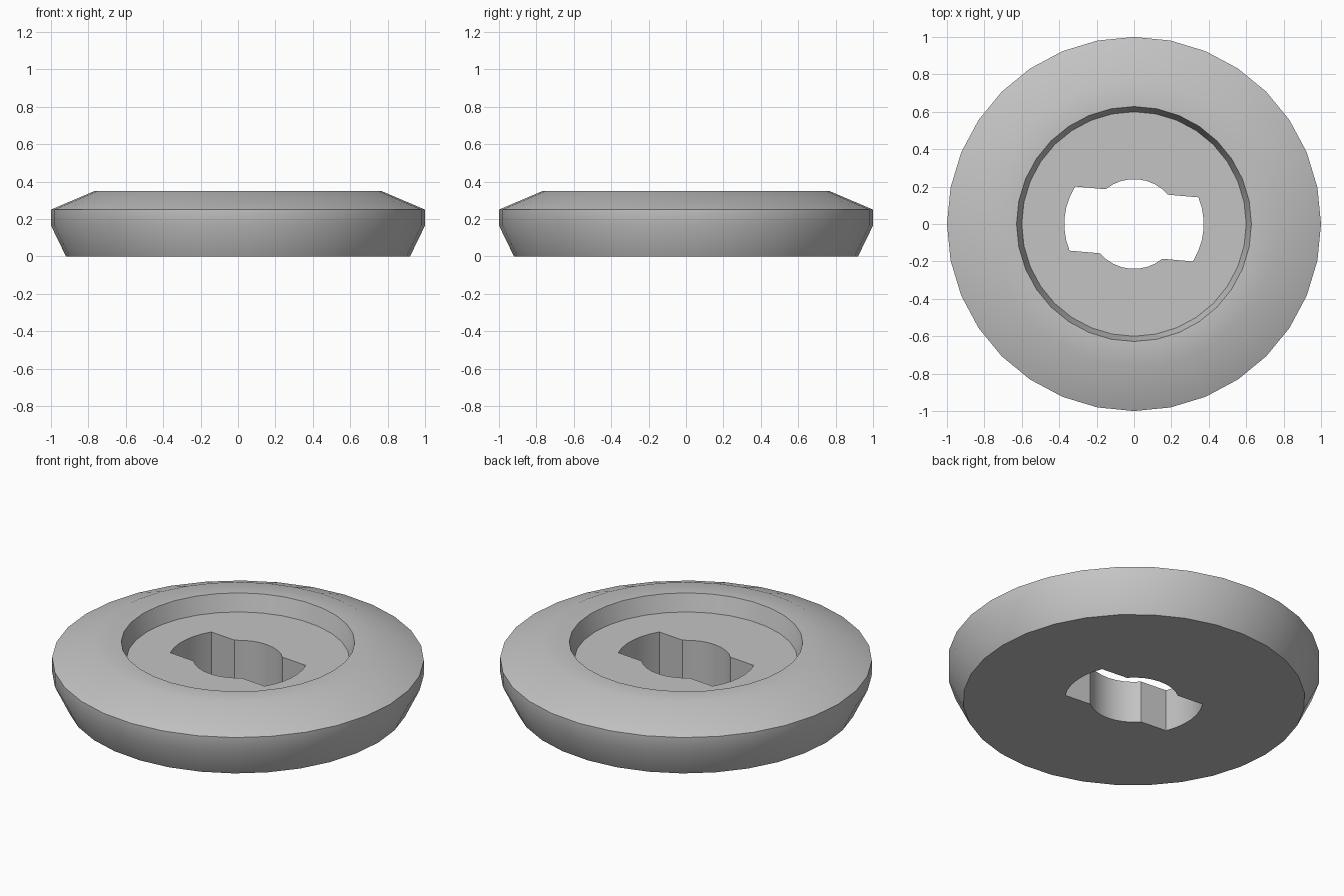
import bpy, bmesh
from math import sin, cos, asin, pi, radians

SEGMENTS = 32
FLOOR_Z = 0.25
# outer profile as (radius, height), from the base up and over into the recess
PROFILE = [(0.92, 0), (1, 0.165), (1, 0.25), (0.765, 0.35), (0.628, 0.35), (0.6, FLOOR_Z)]
HUB_R, SLOT_R, SLOT_HALF, SLOT_TILT = 0.24, 0.373, 0.172, radians(-5)

cube = bpy.data.objects.get("Cube")
if cube:
    bpy.data.objects.remove(cube)

grey = bpy.data.materials.new("light_grey")
grey.use_nodes = True
colour = (0.55, 0.55, 0.55, 1)
grey.diffuse_color = colour
grey.node_tree.nodes["Principled BSDF"].inputs["Base Color"].default_value = colour


def arc(radius, start, end, steps):
    return [(radius * cos(start + (end - start) * i / steps),
             radius * sin(start + (end - start) * i / steps)) for i in range(steps + 1)]


def slot_outline():
    """Round hub hole with two opposite bayonet slots."""
    outer, inner = asin(SLOT_HALF / SLOT_R), asin(SLOT_HALF / HUB_R)
    points = []
    for turn in (SLOT_TILT, SLOT_TILT + pi):
        points += arc(SLOT_R, turn - outer, turn + outer, 6)
        points += arc(HUB_R, turn + inner, turn + pi - inner, 8)
    return points


def ring(bm, points, z):
    return [bm.verts.new((x, y, z)) for x, y in points]


def bridge(bm, low, high):
    n = len(low)
    for i in range(n):
        j = (i + 1) % n
        bm.faces.new((low[i], low[j], high[j], high[i]))


def fill(bm, outer, inner):
    """Flat face between an outer loop and a hole."""
    edges = []
    for loop in (outer, inner):
        for a, b in zip(loop, loop[1:] + loop[:1]):
            edges.append(bm.edges.get((a, b)) or bm.edges.new((a, b)))
    bmesh.ops.triangle_fill(bm, use_beauty=True, edges=edges)


bm = bmesh.new()
# lathed body
rings = [ring(bm, arc(r, 0, 2 * pi, SEGMENTS)[:-1], z) for r, z in PROFILE]
for low, high in zip(rings, rings[1:]):
    bridge(bm, low, high)
# slotted through-hole
outline = slot_outline()
hole_low, hole_high = ring(bm, outline, 0), ring(bm, outline, FLOOR_Z)
bridge(bm, hole_high, hole_low)
# underside and recess floor
fill(bm, rings[0], hole_low)
fill(bm, rings[-1], hole_high)
bmesh.ops.recalc_face_normals(bm, faces=bm.faces)

mesh = bpy.data.meshes.new("slotted_knob")
bm.to_mesh(mesh)
bm.free()
mesh.materials.append(grey)
knob = bpy.data.objects.new("slotted_knob", mesh)
bpy.context.collection.objects.link(knob)

bpy.ops.object.select_all(action="DESELECT")
knob.select_set(True)
bpy.context.view_layer.objects.active = knob
bpy.ops.object.shade_smooth_by_angle(angle=radians(30))
